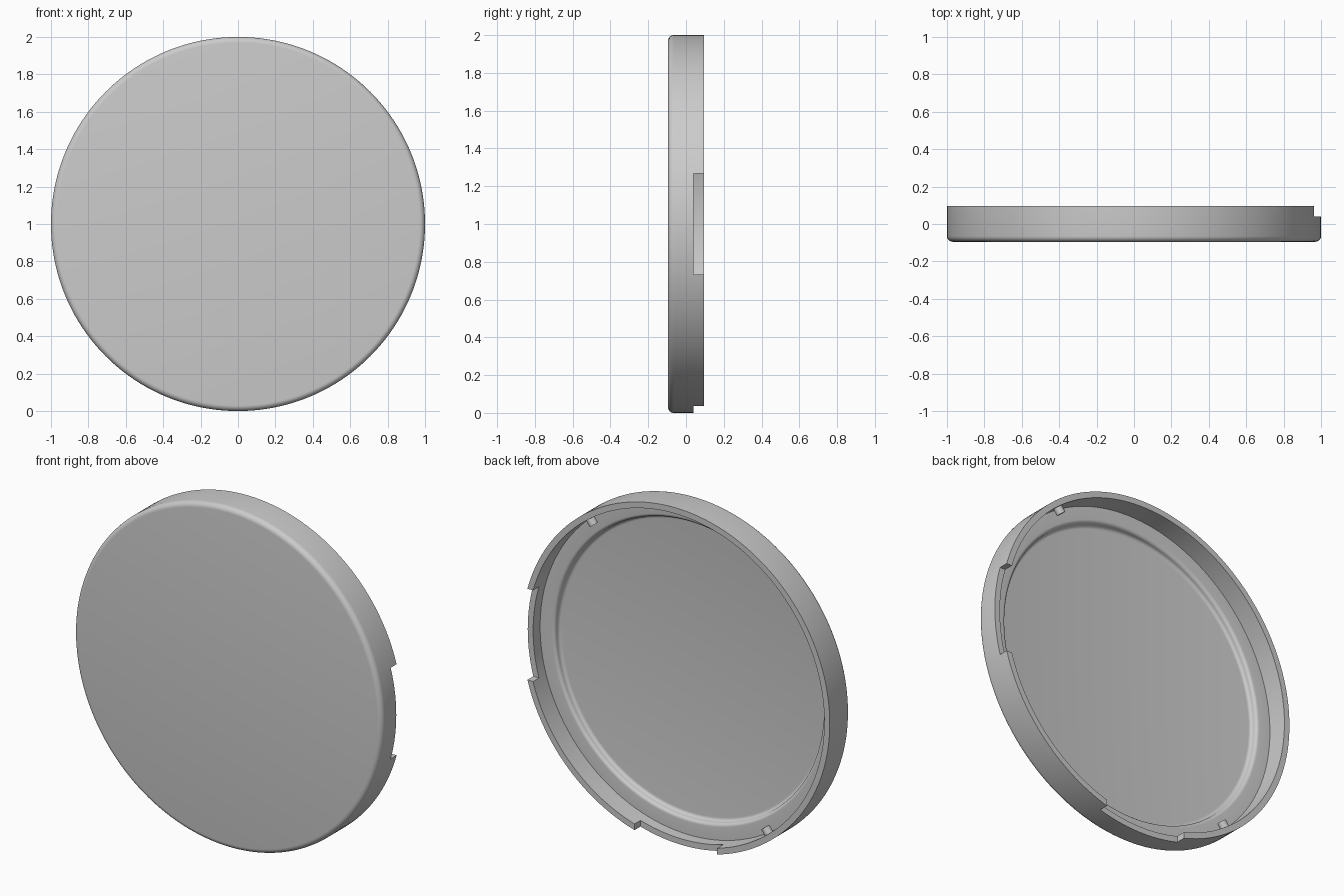
import bpy, bmesh, math
from mathutils import Matrix, Vector

if "Cube" in bpy.data.objects:
    bpy.data.objects.remove(bpy.data.objects["Cube"], do_unlink=True)

SEGMENTS = 160
BACK, LEDGE, FLOOR, FRONT = 0.095, -0.025, -0.065, -0.095
RIM_INNER = 0.965

grey = bpy.data.materials.new("plain grey")
grey.use_nodes = True
grey.diffuse_color = (0.6, 0.6, 0.6, 1)
grey.node_tree.nodes["Principled BSDF"].inputs["Base Color"].default_value = (0.6, 0.6, 0.6, 1)


def make_object(name, bm):
    bmesh.ops.recalc_face_normals(bm, faces=bm.faces)
    mesh = bpy.data.meshes.new(name)
    bm.to_mesh(mesh)
    bm.free()
    mesh.materials.append(grey)
    obj = bpy.data.objects.new(name, mesh)
    bpy.context.collection.objects.link(obj)
    return obj


def arc(radius, y, size, start, end, steps=6):
    """Rounded corner in the (radius, y) plane, angles in degrees."""
    angles = [math.radians(start + (end - start) * i / steps) for i in range(steps + 1)]
    return [(radius + size * math.cos(a), y + size * math.sin(a)) for a in angles]


def smooth(obj):
    bpy.ops.object.select_all(action="DESELECT")
    obj.select_set(True)
    bpy.context.view_layer.objects.active = obj
    bpy.ops.object.shade_smooth_by_angle(angle=math.radians(30))


# Lid: one profile from the front centre round the rim to the floor centre
round_front, round_step = 0.03, 0.02
profile = [(0, FRONT)]
profile += arc(1 - round_front, FRONT + round_front, round_front, -90, 0)
profile += [(1, BACK), (RIM_INNER, BACK), (RIM_INNER, LEDGE)]
profile += arc(0.89, LEDGE - round_step, round_step, 90, 180)
profile += arc(0.85, FLOOR + round_step, round_step, 0, -90)
profile += [(0, FLOOR)]

bm = bmesh.new()
verts = [bm.verts.new((r, y, 1)) for r, y in profile]
for v in verts:
    v.co.z = 1
edges = [bm.edges.new(pair) for pair in zip(verts, verts[1:])]
bmesh.ops.spin(bm, geom=verts + edges, cent=(0, 0, 1), axis=(0, 1, 0),
               angle=math.tau, steps=SEGMENTS, use_duplicate=False)
bmesh.ops.remove_doubles(bm, verts=bm.verts, dist=0.0001)
lid = make_object("lid", bm)

# Notches in the back of the rim, at the side and at the bottom
bpy.context.view_layer.objects.active = lid
for name, direction in (("side", Vector((1, 0, 0))), ("bottom", Vector((0, 0, -1)))):
    across = Vector((abs(direction.z), 0, abs(direction.x)))
    size = Vector([abs(c) for c in direction]) * 0.3 + across * 0.535
    size.y = 0.2
    centre = direction * 1.05 + Vector((0, 0.04 + size.y / 2, 1))
    bm = bmesh.new()
    bmesh.ops.create_cube(bm, size=1, matrix=Matrix.Translation(centre) @ Matrix.Diagonal((*size, 1)))
    cutter = make_object(name + "_notch_cutter", bm)
    cutter.hide_render = True
    cut = lid.modifiers.new(name + "_notch", "BOOLEAN")
    cut.operation, cut.solver, cut.object = "DIFFERENCE", "EXACT", cutter
    bpy.ops.object.modifier_apply(modifier=cut.name)
    bpy.data.objects.remove(cutter, do_unlink=True)
smooth(lid)

# Locking nubs on opposite sides of the inner rim wall
for name, degrees in (("upper_nub", 53), ("lower_nub", 233)):
    a = math.radians(degrees)
    outward = Vector((math.cos(a), 0, math.sin(a)))
    turn = outward.to_track_quat("Z", "Y").to_matrix().to_4x4()
    place = Matrix.Translation(outward * 0.95 + Vector((0, 0.06, 1)))
    bm = bmesh.new()
    bmesh.ops.create_cone(bm, cap_ends=True, segments=24, radius1=0.025, radius2=0.025,
                          depth=0.05, matrix=place @ turn)
    smooth(make_object(name, bm))
